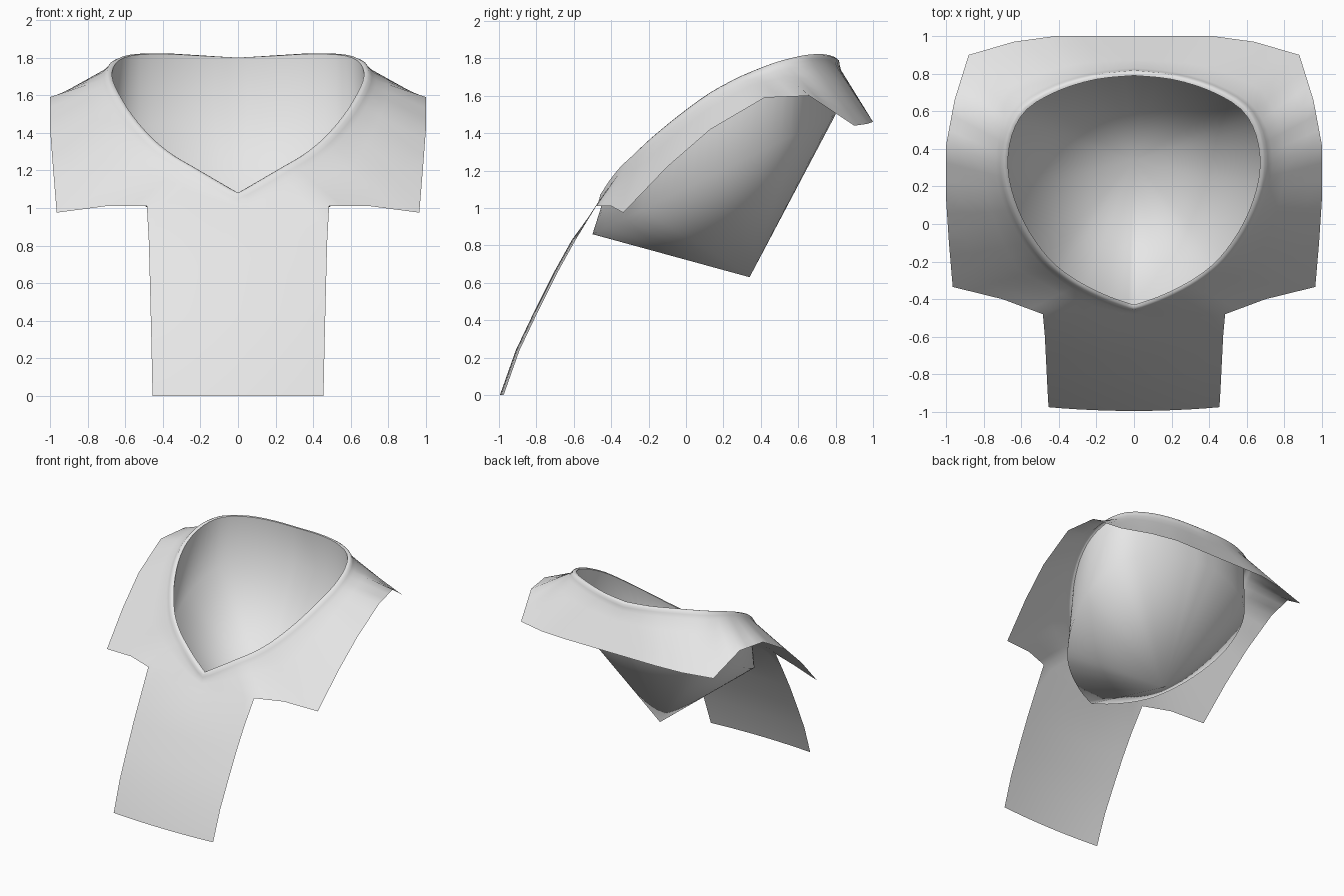
import bpy
import bmesh
from mathutils import Vector

cube = bpy.data.objects.get("Cube")
if cube:
    bpy.data.objects.remove(cube, do_unlink=True)

cloth = bpy.data.materials.new("light_grey_cloth")
cloth.use_nodes = True
cloth.diffuse_color = (0.8, 0.8, 0.8, 1)
cloth.node_tree.nodes["Principled BSDF"].inputs["Base Color"].default_value = (0.8, 0.8, 0.8, 1)

STEPS = 3
UP = Vector((0, 0, 1))
APEX = Vector((0, .34, .63))

# Left half of the neck opening, from the front point round to the back
RIM = [(0, -.43, 1.08), (.12, -.39, 1.15), (.24, -.335, 1.22), (.35, -.27, 1.285),
       (.455, -.18, 1.37), (.56, -.035, 1.49), (.635, .13, 1.61), (.67, .3, 1.7),
       (.65, .47, 1.77), (.57, .61, 1.81), (.4, .71, 1.82), (.2, .77, 1.81), (0, .79, 1.8)]

# Left half of the outer hem, matched point for point to the opening
HEM = [(0, -.515, .96), (.24, -.51, .97), (.485, -.48, 1.01), (.7, -.4, 1.01),
       (.965, -.335, .975), (.985, -.1, 1.22), (1, .13, 1.42), (1, .42, 1.59),
       (.955, .66, 1.6), (.88, .9, 1.44), (.64, .97, 1.45), (.42, 1, 1.46), (0, 1, 1.46)]

# Front flap profile: half width, y, z
FLAP = [(.475, -.59, .83), (.47, -.69, .65), (.465, -.79, .45), (.46, -.89, .24), (.455, -.975, 0)]


def resample(points, smooth):
    """Split each segment, along a spline or straight."""
    pts = [Vector(p) for p in points]
    out = []
    for i in range(len(pts) - 1):
        a, b = pts[i], pts[i + 1]
        before, after = pts[max(i - 1, 0)], pts[min(i + 2, len(pts) - 1)]
        for s in range(STEPS):
            t = s / STEPS
            p = a.lerp(b, t)
            if smooth:
                m, n = (b - before) / 2, (after - a) / 2
                p = (a * (2*t**3 - 3*t**2 + 1) + m * (t**3 - 2*t**2 + t)
                     + b * (3*t**2 - 2*t**3) + n * (t**3 - t**2))
            out.append(p)
    return out + [pts[-1]]


def loft(bm, columns):
    """Join neighbouring columns of points with quads."""
    grid = [[bm.verts.new(p) for p in col] for col in columns]
    for a, b in zip(grid, grid[1:]):
        for j in range(len(a) - 1):
            bm.faces.new((a[j], a[j + 1], b[j + 1], b[j]))


def finish(bm, name):
    """Weld, mirror and smooth the half surface."""
    bmesh.ops.remove_doubles(bm, verts=bm.verts, dist=0.0005)
    mesh = bpy.data.meshes.new(name)
    bm.to_mesh(mesh)
    bm.free()
    mesh.materials.append(cloth)
    for face in mesh.polygons:
        face.use_smooth = True
    obj = bpy.data.objects.new(name, mesh)
    bpy.context.collection.objects.link(obj)
    mirror = obj.modifiers.new("Mirror", 'MIRROR')
    mirror.use_clip = True
    mirror.merge_threshold = 0.001


def sheet_column(rim, hem):
    """Rolled bead at the opening, then the sheet out to the hem."""
    out = (hem - rim).normalized()
    lift = (UP - out * out.dot(UP)).normalized()
    bead = [rim + out * d + lift * h
            for d, h in ((0, 0), (.008, .013), (.024, .018), (.045, .009), (.075, 0))]
    return bead + [bead[-1].lerp(hem, t) for t in (.25, .5, .75, 1)]


def pouch_column(rim):
    """Straight cone from the apex to a slanted ring, then a wall to the opening."""
    along = (rim.y + .43) / 1.22
    ring = Vector((rim.x * 1.01, -.5 + 1.3 * along, .86 + .64 * along))
    return [APEX, ring, rim]


rim_line = resample(RIM, True)
hem_line = resample(HEM, False)

# Draped sheet with its bowed front flap
bm = bmesh.new()
loft(bm, [sheet_column(r, h) for r, h in zip(rim_line, hem_line)])
flap_top = hem_line[:2 * STEPS + 1]
width = flap_top[-1].x
loft(bm, [[p] + [Vector((p.x / width * w, y - .02 * (1 - (p.x / width)**2), z))
                 for w, y, z in FLAP] for p in flap_top])
finish(bm, "draped_sheet")

# Hanging pouch inside the opening
bm = bmesh.new()
loft(bm, [pouch_column(r) for r in rim_line])
finish(bm, "hanging_pouch")
